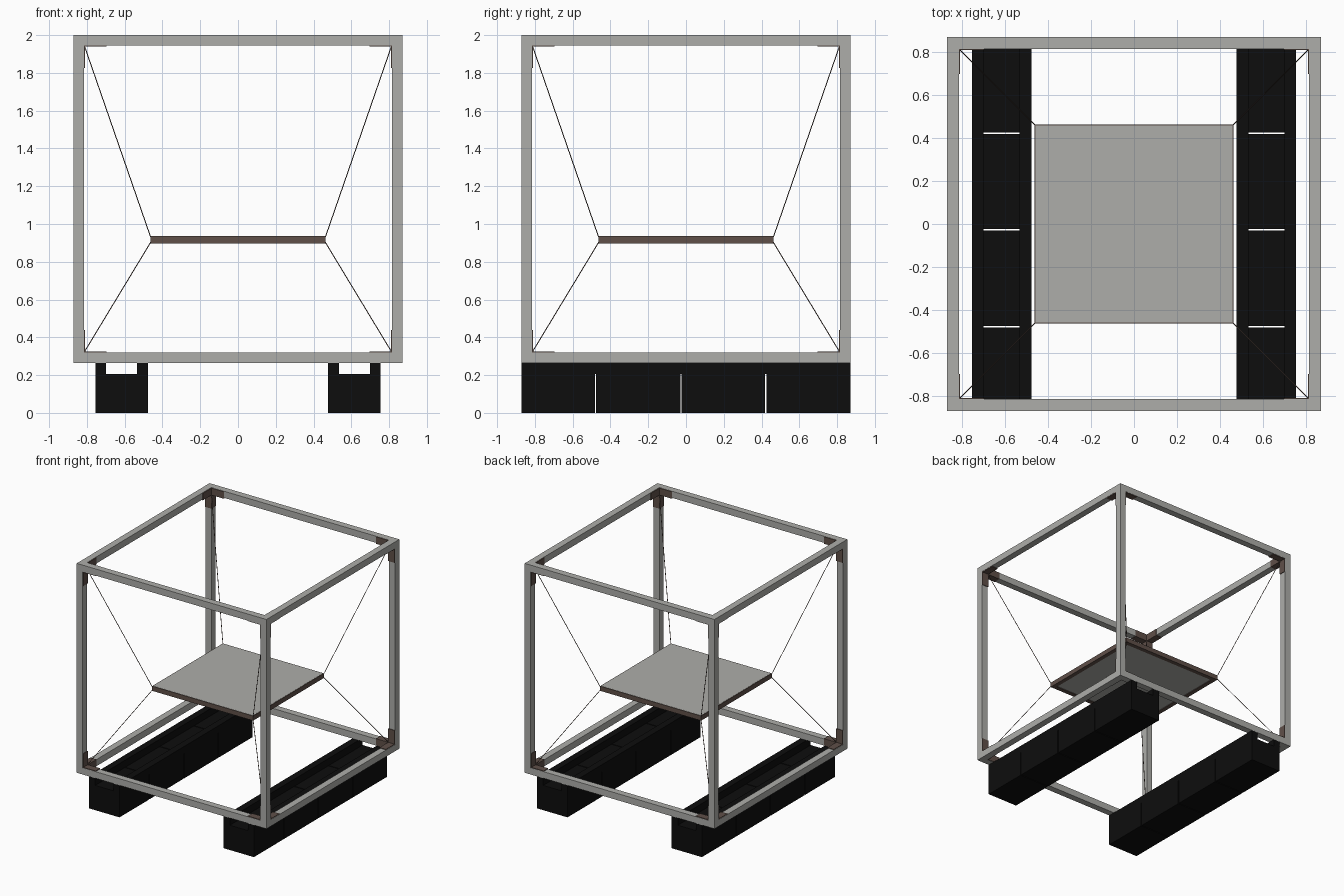
import bpy, bmesh, math
from mathutils import Vector, Matrix

if "Cube" in bpy.data.objects:
    bpy.data.objects.remove(bpy.data.objects["Cube"])


def material(name, rgb):
    m = bpy.data.materials.new(name)
    m.diffuse_color = (*rgb, 1)
    m.use_nodes = True
    m.node_tree.nodes["Principled BSDF"].inputs["Base Color"].default_value = m.diffuse_color
    return m


GREY = material("aluminium grey", (0.42, 0.42, 0.40))
BROWN = material("dark brown steel", (0.115, 0.080, 0.066))
BLACK = material("matte black", (0.004, 0.004, 0.004))


def add_box(bm, lo, hi):
    lo, hi = Vector(lo), Vector(hi)
    size = hi - lo
    bmesh.ops.create_cube(bm, size=1, matrix=Matrix.Translation((lo + hi) / 2)
                          @ Matrix.Diagonal((*size, 1)))


def add_rod(bm, a, b, r):
    a, b = Vector(a), Vector(b)
    d = b - a
    rot = d.to_track_quat('Z', 'Y').to_matrix().to_4x4()
    bmesh.ops.create_cone(bm, cap_ends=True, segments=8, radius1=r, radius2=r,
                          depth=d.length, matrix=Matrix.Translation((a + b) / 2) @ rot)


def finish(bm, name, mat):
    bmesh.ops.recalc_face_normals(bm, faces=bm.faces)
    me = bpy.data.meshes.new(name)
    bm.to_mesh(me)
    bm.free()
    me.materials.append(mat)
    ob = bpy.data.objects.new(name, me)
    bpy.context.collection.objects.link(ob)
    return ob


def sorted_box(bm, p, q):
    add_box(bm, [min(a, b) for a, b in zip(p, q)], [max(a, b) for a, b in zip(p, q)])


S = (-1, 1)
OUT, BAR = 0.87, 0.055          # frame half width, bar thickness
INN = OUT - BAR
Z0, Z1 = 0.265, 2.0             # frame bottom and top
ZC, HZ = (Z0 + Z1) / 2, (Z1 - Z0) / 2
HI = HZ - BAR

# Cube frame: four posts, then bars along x and y at top and bottom
bm = bmesh.new()
for sx in S:
    for sy in S:
        sorted_box(bm, (sx * INN, sy * INN, Z0), (sx * OUT, sy * OUT, Z1))
for s in S:
    for sz in S:
        za, zb = ZC + sz * HI, ZC + sz * HZ
        sorted_box(bm, (-INN, s * INN, za), (INN, s * OUT, zb))
        sorted_box(bm, (s * INN, -INN, za), (s * OUT, INN, zb))
finish(bm, "cube_frame", GREY)

# Corner brackets: two thin plates on the inner faces of each bar at each corner
bm = bmesh.new()
T, LEG = 0.005, 0.118
inner, outer = (INN, INN, HI), (OUT, OUT, HZ)
for sx in S:
    for sy in S:
        for sz in S:
            sg = (sx, sy, sz)
            for along in range(3):
                for normal in range(3):
                    if normal == along:
                        continue
                    wide = 3 - along - normal
                    p, q = [0] * 3, [0] * 3
                    p[along], q[along] = inner[along], inner[along] - LEG
                    p[normal], q[normal] = inner[normal], inner[normal] - T
                    p[wide], q[wide] = inner[wide] - T, outer[wide] - 0.002
                    p = [a * s for a, s in zip(p, sg)]
                    q = [a * s for a, s in zip(q, sg)]
                    p[2] += ZC
                    q[2] += ZC
                    sorted_box(bm, p, q)
finish(bm, "corner_brackets", BROWN)

# Platform rim: angle profile with an upright wall and a flange underneath
P, PB, PT, FL = 0.463, 0.897, 0.937, 0.035
bm = bmesh.new()
for s in S:
    sorted_box(bm, (-P, s * P, PB), (P, s * (P - T), PT - 0.001))
    sorted_box(bm, (s * P, -P + T, PB), (s * (P - T), P - T, PT - 0.001))
    sorted_box(bm, (-P + T, s * (P - T), PB), (P - T, s * (P - FL), PB + T))
    sorted_box(bm, (s * (P - T), -P + FL, PB), (s * (P - FL), P - FL, PB + T))
finish(bm, "platform_rim", BROWN)

# Platform panel resting in the rim
bm = bmesh.new()
add_box(bm, (-P + T, -P + T, PB + T), (P - T, P - T, PT))
finish(bm, "platform_panel", GREY)

# Suspension cables from the platform corners to the frame corners
bm = bmesh.new()
for sx in S:
    for sy in S:
        for za, zb in ((PT - 0.005, Z1 - BAR - T), (PB + 0.005, Z0 + BAR + T)):
            add_rod(bm, (sx * P, sy * P, za), (sx * 0.812, sy * 0.812, zb), 0.0025)
finish(bm, "suspension_cables", BROWN)

# Base: four blocks per side with narrow gaps, carrying two long rails
BX0, BX1, BZ, GAP = 0.477, 0.755, 0.205, 0.0035
cuts = [-OUT - GAP, -0.479, -0.026, 0.423, OUT + GAP]
for sx, side in ((-1, "left"), (1, "right")):
    bm = bmesh.new()
    for a, b in zip(cuts, cuts[1:]):
        sorted_box(bm, (sx * BX0, a + GAP, 0), (sx * BX1, b - GAP, BZ))
    finish(bm, side + "_base_blocks", BLACK)
    bm = bmesh.new()
    for a, b in ((BX0, BX0 + 0.057), (BX1 - 0.055, BX1)):
        sorted_box(bm, (sx * a, -OUT, BZ), (sx * b, OUT, Z0 - 0.0005))
    finish(bm, side + "_base_rails", BLACK)
